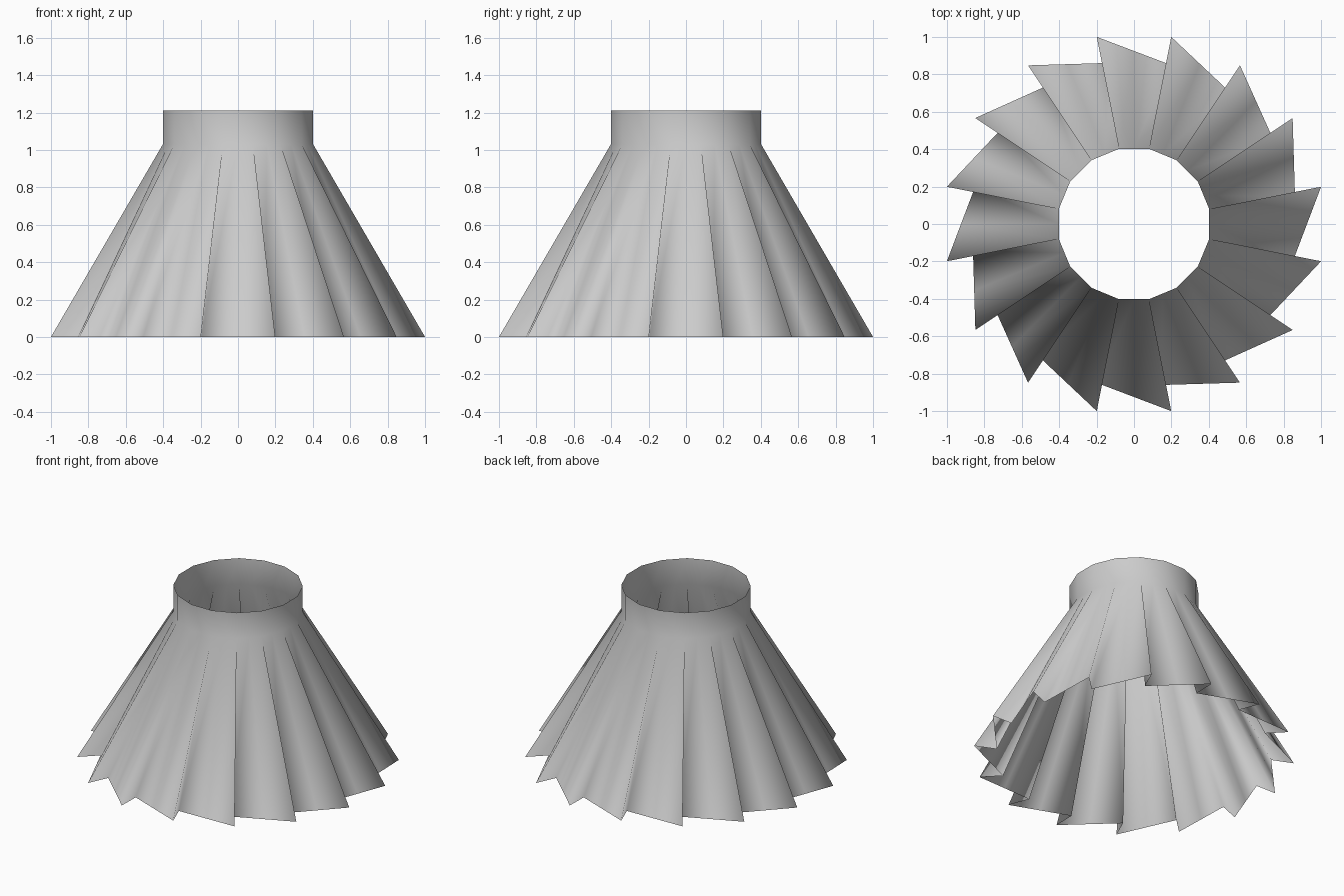
import bpy
import bmesh
from math import cos, sin, radians
from mathutils import Vector

cube = bpy.data.objects.get("Cube")
if cube:
    bpy.data.objects.remove(cube, do_unlink=True)

PLEATS = 16
STEP = 360 / PLEATS
WAIST_R, TOP_Z, WAIST_Z = 0.41, 1.21, 1.03
HEM_R, FOLD_R, TUCK = 1.02, 0.873, 1.7   # fold tucks just past the next ridge


def polar(radius, degrees, z):
    a = radians(degrees)
    return Vector((radius * cos(a), radius * sin(a), z))


# Grey cloth
grey = bpy.data.materials.new("grey cloth")
grey.use_nodes = True
colour = (0.6, 0.6, 0.6, 1)
grey.diffuse_color = colour
grey.node_tree.nodes["Principled BSDF"].inputs["Base Color"].default_value = colour

bm = bmesh.new()
band, waist, ridge, middle, fold = [], [], [], [], []
for i in range(PLEATS):
    angle = STEP / 2 - i * STEP          # pleats run clockwise
    band.append(bm.verts.new(polar(WAIST_R, angle, TOP_Z)))
    waist.append(bm.verts.new(polar(WAIST_R, angle, WAIST_Z)))
    outer = polar(HEM_R, angle, 0)
    inner = polar(FOLD_R, angle - STEP - TUCK, 0)
    ridge.append(bm.verts.new(outer))
    middle.append(bm.verts.new((outer + inner) / 2))
    fold.append(bm.verts.new(inner))

for i in range(PLEATS):
    j = (i + 1) % PLEATS
    centre = bm.verts.new((waist[i].co + waist[j].co) / 2)
    # Waistband
    bm.faces.new((band[i], band[j], waist[j], centre, waist[i]))
    # Broad pleat in two halves
    bm.faces.new((waist[i], centre, middle[i], ridge[i]))
    bm.faces.new((centre, waist[j], fold[i], middle[i]))
    # Return of the fold, narrowing to the waist
    bm.faces.new((waist[j], ridge[j], fold[i]))

bm.normal_update()
mesh = bpy.data.meshes.new("pleated_skirt")
bm.to_mesh(mesh)
bm.free()
mesh.materials.append(grey)
mesh.shade_smooth()
skirt = bpy.data.objects.new("pleated_skirt", mesh)
bpy.context.collection.objects.link(skirt)
